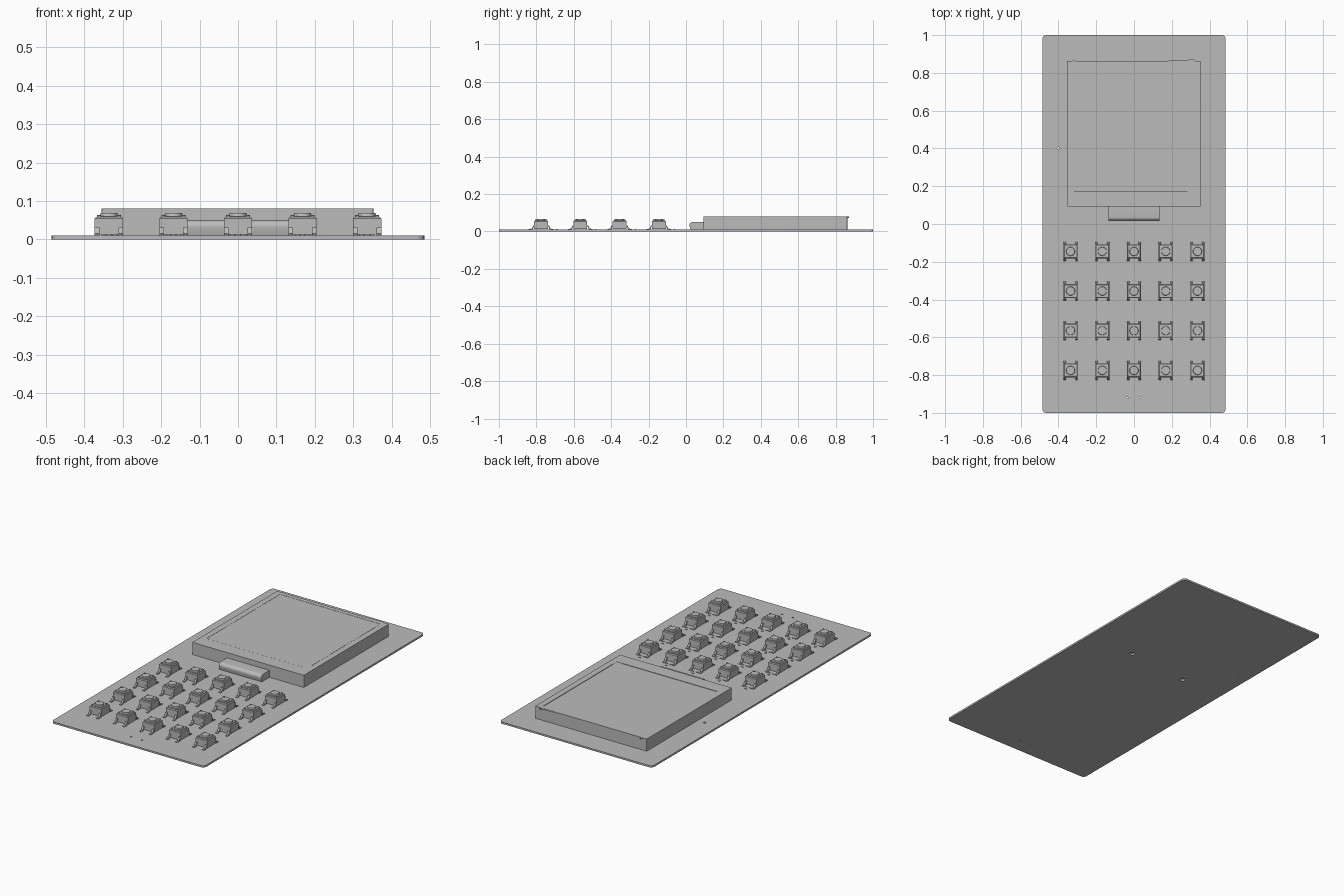
import bpy, bmesh, math
from mathutils import Matrix, Vector

cube = bpy.data.objects.get("Cube")
if cube:
    bpy.data.objects.remove(cube, do_unlink=True)

grey = bpy.data.materials.new("plain grey")
grey.use_nodes = True
GREY = (0.5, 0.5, 0.5, 1)
grey.diffuse_color = GREY
grey.node_tree.nodes["Principled BSDF"].inputs["Base Color"].default_value = GREY


def box(bm, lo, hi):
    lo, hi = Vector(lo), Vector(hi)
    m = Matrix.Translation((lo + hi) / 2) @ Matrix.Diagonal((*(hi - lo), 1))
    return bmesh.ops.create_cube(bm, size=1, matrix=m)["verts"]


def cylinder(bm, x, y, z0, z1, r, sides=20, top=None):
    bmesh.ops.create_cone(bm, cap_ends=True, segments=sides, radius1=r,
                          radius2=r if top is None else top, depth=z1 - z0,
                          matrix=Matrix.Translation((x, y, (z0 + z1) / 2)))


def sweep(bm, outline, x0, x1):
    """Extrude a closed (y, z) outline along x."""
    face = bm.faces.new([bm.verts.new((x0, y, z)) for y, z in outline])
    out = bmesh.ops.extrude_face_region(bm, geom=[face])
    verts = [v for v in out["geom"] if isinstance(v, bmesh.types.BMVert)]
    bmesh.ops.translate(bm, verts=verts, vec=(x1 - x0, 0, 0))


def bevel_upright(bm, radius, segments):
    edges = [e for e in bm.edges
             if abs(e.verts[0].co.z - e.verts[1].co.z) > 0.005]
    bmesh.ops.bevel(bm, geom=edges, offset=radius, segments=segments,
                    profile=0.5, affect='EDGES')


def to_mesh(bm, name):
    bmesh.ops.recalc_face_normals(bm, faces=bm.faces)
    mesh = bpy.data.meshes.new(name)
    bm.to_mesh(mesh)
    bm.free()
    mesh.materials.append(grey)
    return mesh


def place(mesh, name, location=(0, 0, 0)):
    obj = bpy.data.objects.new(name, mesh)
    obj.location = location
    bpy.context.collection.objects.link(obj)
    return obj


TOP = 0.01

# Circuit board with rounded corners
bm = bmesh.new()
box(bm, (-0.485, -1, 0), (0.485, 1, TOP))
bevel_upright(bm, 0.02, 5)
board = place(to_mesh(bm, "board"), "board")

# Small drilled holes through the board
bm = bmesh.new()
for x, y, r in ((0.18, 0.2, 0.015), (-0.21, 0.16, 0.015), (-0.4, 0.4, 0.007),
                (-0.035, -0.92, 0.005), (0.035, -0.92, 0.005)):
    cylinder(bm, x, y, -0.02, 0.03, r, 16)
drill = place(to_mesh(bm, "hole_cutter"), "hole_cutter")
drill.hide_render = True
drill.hide_viewport = True
cut = board.modifiers.new("holes", 'BOOLEAN')
cut.object = drill
cut.solver = 'EXACT'

# Screen module with a narrow groove around the display area
bm = bmesh.new()
box(bm, (-0.355, 0.093, TOP), (0.353, 0.863, 0.08))
bevel_upright(bm, 0.004, 2)
screen = to_mesh(bm, "screen_module")
place(screen, "screen_module")

bm = bmesh.new()
box(bm, (-0.318, 0.175, 0.073), (0.318, 0.838, 0.1))
box(bm, (-0.31, 0.183, 0.06), (0.31, 0.83, 0.11))
groove = place(to_mesh(bm, "groove_cutter"), "groove_cutter")
groove.hide_render = True
groove.hide_viewport = True
bm = bmesh.new()
bm.from_mesh(screen)
top = max(bm.faces, key=lambda f: f.calc_center_median().z)
bmesh.ops.inset_region(bm, faces=[top], thickness=0.035)
# Widen the lower border, then sink a ring inside the frame
for v in top.verts:
    v.co.y += 0.045 if v.co.y < 0.4 else 0.01
bmesh.ops.inset_region(bm, faces=[top], thickness=0.0001, depth=-0.008)
bmesh.ops.inset_region(bm, faces=[top], thickness=0.009)
bmesh.ops.inset_region(bm, faces=[top], thickness=0.0001, depth=0.007)
bm.to_mesh(screen)
bm.free()
bpy.data.objects.remove(groove, do_unlink=True)

# Folded ribbon cable at the lower edge of the screen
bm = bmesh.new()
arc = [(0.036 - 0.018 * math.sin(a), 0.032 + 0.018 * math.cos(a))
       for a in (i * math.pi / 16 for i in range(9))]
sweep(bm, [(0.094, 0.05)] + arc + [(0.024, TOP), (0.094, TOP)], -0.135, 0.135)
ribbon = place(to_mesh(bm, "ribbon_cable"), "ribbon_cable")

# One push button, shared by every key position
bm = bmesh.new()
body = box(bm, (-0.037, -0.037, 0.013), (0.037, 0.037, 0.058))
edges = {e for v in body for e in v.link_edges
         if all(w.co.z > 0.05 for w in e.verts)}
bmesh.ops.bevel(bm, geom=list(edges), offset=0.004, segments=1, affect='EDGES')
box(bm, (-0.031, -0.031, 0.056), (0.031, 0.031, 0.061))
cylinder(bm, 0, 0, 0.06, 0.068, 0.024, 24, 0.022)
for sx in (-1, 1):
    for sy in (-1, 1):
        # corner rivets
        cylinder(bm, sx * 0.026, sy * 0.026, 0.06, 0.064, 0.005, 10)
        # bent metal legs
        leg = [(0.03, 0.032), (0.043, 0.031), (0.05, 0.015), (0.066, 0.014),
               (0.066, TOP), (0.046, TOP), (0.039, 0.026), (0.03, 0.027)]
        x = sx * 0.031
        sweep(bm, [(sy * y, z) for y, z in leg], x - 0.006, x + 0.006)
button = to_mesh(bm, "button")

# Solder marks above each button
bm = bmesh.new()
for x, y in ((0, 0.084), (-0.014, 0.062), (0.014, 0.062)):
    box(bm, (x - 0.006, y - 0.003, TOP), (x + 0.006, y + 0.003, TOP + 0.003))
marks = to_mesh(bm, "solder_marks")

for row in range(4):
    for col in range(5):
        spot = (0.168 * (col - 2), -0.145 - 0.21 * row, 0)
        place(button, f"button_{row + 1}_{col + 1}", spot)
        place(marks, f"solder_marks_{row + 1}_{col + 1}", spot)

# Smooth the rounded parts while keeping the edges sharp
bpy.ops.object.select_all(action='DESELECT')
for obj in (board, ribbon, bpy.data.objects["button_1_1"]):
    obj.select_set(True)
    bpy.context.view_layer.objects.active = obj
bpy.ops.object.shade_smooth_by_angle(angle=math.radians(30))
